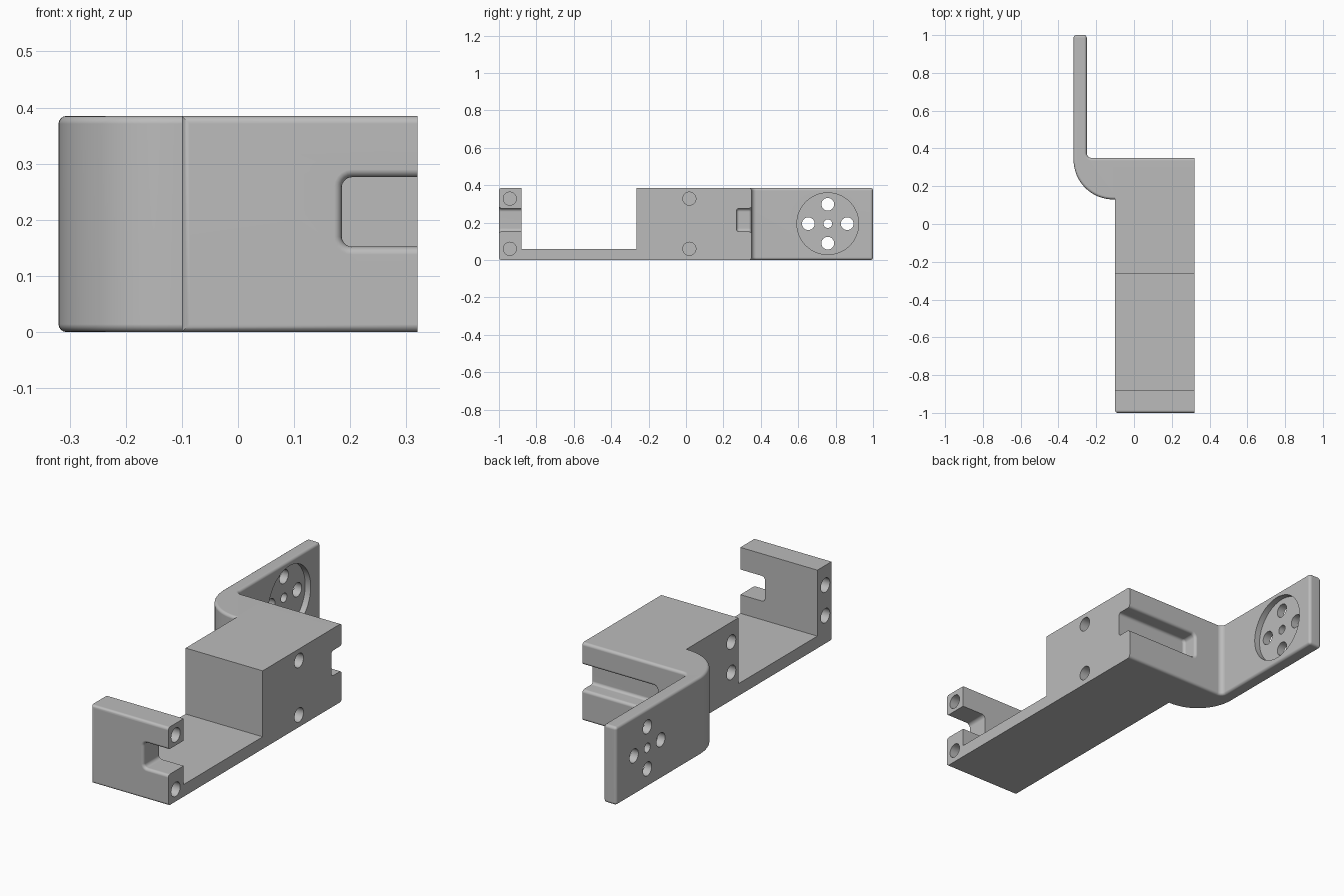
import bpy, bmesh, math
from mathutils import Matrix, Vector

if "Cube" in bpy.data.objects:
    bpy.data.objects.remove(bpy.data.objects["Cube"])

HEIGHT = 0.385
BACK, FRONT = 0.35, -1.0
LEFT, RIGHT = 0.32, -0.1
FILLET = 0.014

grey = bpy.data.materials.new("plain grey")
grey.use_nodes = True
grey.diffuse_color = (0.5, 0.5, 0.5, 1)
grey.node_tree.nodes["Principled BSDF"].inputs["Base Color"].default_value = (0.5, 0.5, 0.5, 1)


def to_object(name, bm):
    bmesh.ops.recalc_face_normals(bm, faces=bm.faces)
    mesh = bpy.data.meshes.new(name)
    bm.to_mesh(mesh)
    bm.free()
    obj = bpy.data.objects.new(name, mesh)
    bpy.context.collection.objects.link(obj)
    return obj


def extrude(points, direction):
    bm = bmesh.new()
    face = bm.faces.new([bm.verts.new(p) for p in points])
    new = bmesh.ops.extrude_face_region(bm, geom=[face])["geom"]
    verts = [v for v in new if isinstance(v, bmesh.types.BMVert)]
    bmesh.ops.translate(bm, verts=verts, vec=direction)
    return bm


def round_edges(bm, rule):
    edges = [e for e in bm.edges if rule(*(v.co for v in e.verts))]
    bmesh.ops.bevel(bm, geom=edges, offset=FILLET, segments=4, profile=0.5,
                    affect='EDGES', clamp_overlap=False)


def arc(cx, cy, r, start, end, steps):
    angles = [math.radians(start + (end - start) * i / steps) for i in range(steps + 1)]
    return [(cx + r * math.cos(a), cy + r * math.sin(a)) for a in angles]


def combine(target, tool, operation):
    mod = target.modifiers.new("combine", 'BOOLEAN')
    mod.object, mod.operation, mod.solver = tool, operation, 'EXACT'
    bpy.context.view_layer.objects.active = target
    bpy.ops.object.modifier_apply(modifier=mod.name)
    bpy.data.objects.remove(tool)


def near(a, b):
    return abs(a - b) < 1e-4


# Tray: front post, thin floor and tall block
profile = [(FRONT, 0), (0.3, 0), (0.3, HEIGHT), (-0.265, HEIGHT),
           (-0.265, 0.06), (-0.88, 0.06), (-0.88, HEIGHT), (FRONT, HEIGHT)]
bm = extrude([(RIGHT, y, z) for y, z in profile], (LEFT - RIGHT, 0, 0))
round_edges(bm, lambda a, b: near(a.y, FRONT) and near(b.y, FRONT)
            and not (near(a.x, LEFT) and near(b.x, LEFT)))
bracket = to_object("servo_bracket", bm)

# Curved arm behind the block
outline = [(LEFT, 0.13), (LEFT, BACK)]
outline += arc(-0.225, BACK + 0.025, 0.025, 270, 180, 5)
outline += [(-0.25, 1), (-0.32, 1)]
outline += arc(-0.11, 0.34, 0.21, 180, 270, 16)
bm = extrude([(x, y, 0) for x, y in outline], (0, 0, HEIGHT))
round_edges(bm, lambda a, b: (near(a.z, b.z) and not (near(a.x, LEFT) and near(b.x, LEFT)))
            or (near(a.y, 1) and near(b.y, 1)))
combine(bracket, to_object("arm", bm), 'UNION')


# Cable slots, open at the left side, with rounded floor and lip
def slot_section(bm, y, grow):
    x0, z0, z1, r = 0.0 - grow, 0.152 - grow, 0.276 + grow, 0.018 + grow
    pts = [(0.6, z0), (0.6, z1)]
    pts += arc(x0 + r, z1 - r, r, 90, 180, 5)
    pts += arc(x0 + r, z0 + r, r, 180, 270, 5)
    return [bm.verts.new((x, y, z)) for x, z in pts]


def cut_slot(end_x, face_y, inward, depth, round_floor):
    quarter = [math.radians(22.5 * i) for i in range(5)]
    r = FILLET
    steps = []
    if round_floor:
        steps += [(depth - r + r * math.cos(a), r * math.sin(a) - r) for a in quarter]
    else:
        steps.append((depth, 0))
    steps += [(r - r * math.sin(a), r - r * math.cos(a)) for a in quarter]
    steps.append((-0.05, r))
    bm = bmesh.new()
    rings = [slot_section(bm, face_y + inward * d, g) for d, g in steps]
    for low, high in zip(rings, rings[1:]):
        for i in range(len(low)):
            j = (i + 1) % len(low)
            bm.faces.new((low[i], low[j], high[j], high[i]))
    bm.faces.new(rings[0])
    bm.faces.new(rings[-1])
    bmesh.ops.translate(bm, verts=bm.verts, vec=(end_x, 0, 0))
    combine(bracket, to_object("slot_cutter", bm), 'DIFFERENCE')


cut_slot(0.185, FRONT, 1, 0.16, False)
cut_slot(-0.085, BACK, -1, 0.08, True)


# Round holes along x
def drill(x0, x1, y, z, radius, sides=32):
    bm = bmesh.new()
    place = Matrix.Translation(Vector(((x0 + x1) / 2, y, z))) @ Matrix.Rotation(math.pi / 2, 4, 'Y')
    bmesh.ops.create_cone(bm, cap_ends=True, segments=sides, radius1=radius,
                          radius2=radius, depth=x1 - x0, matrix=place)
    combine(bracket, to_object("drill", bm), 'DIFFERENCE')


# Mounting screw holes on both sides
for y in (-0.942, 0.018):
    for z in (0.06, 0.328):
        drill(LEFT - 0.14, LEFT + 0.1, y, z, 0.035)
for y in (-0.942, -0.21):
    for z in (0.137, 0.287):
        drill(RIGHT - 0.1, RIGHT + 0.14, y, z, 0.035)

# Disc recess in the arm with its through holes
HUB_Y, HUB_Z = 0.758, 0.194
drill(-0.28, -0.15, HUB_Y, HUB_Z, 0.165, 64)
drill(-0.4, -0.2, HUB_Y, HUB_Z, 0.023)
for k in range(4):
    a = k * math.pi / 2
    drill(-0.4, -0.2, HUB_Y + 0.104 * math.cos(a), HUB_Z + 0.104 * math.sin(a), 0.034)

# Finish
bracket.data.materials.clear()
bracket.data.materials.append(grey)
bpy.ops.object.select_all(action='DESELECT')
bracket.select_set(True)
bpy.context.view_layer.objects.active = bracket
bpy.ops.object.shade_smooth_by_angle(angle=math.radians(30))
normals = bracket.modifiers.new("flat_faces", 'WEIGHTED_NORMAL')
normals.keep_sharp = True
